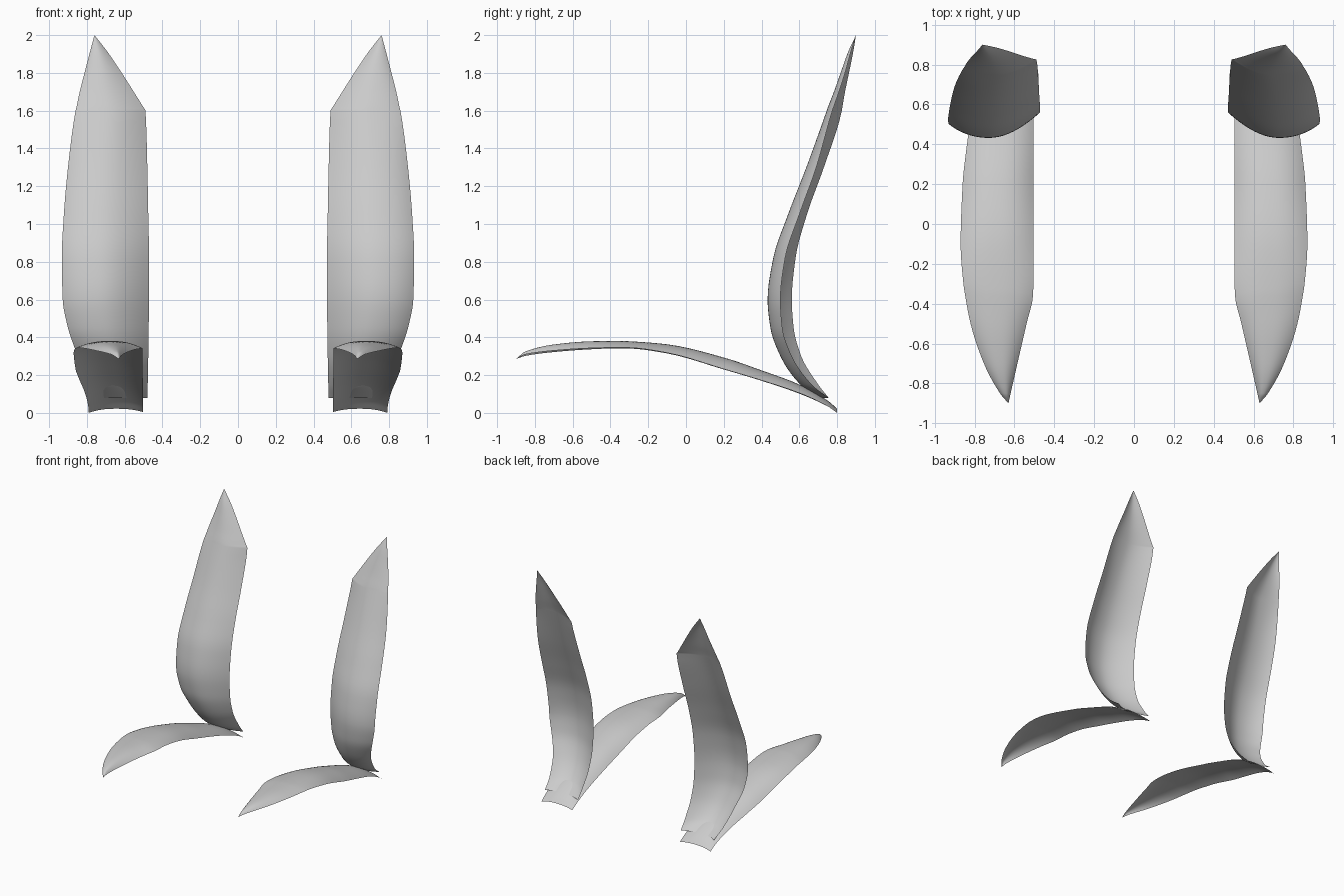
import bpy

if "Cube" in bpy.data.objects:
    bpy.data.objects.remove(bpy.data.objects["Cube"])


def smooth_interp(rows, t):
    """Monotone cubic interpolation of table rows; first column is the parameter."""
    n = len(rows)
    k = next((i for i in range(n - 1) if t <= rows[i + 1][0]), n - 2)

    def slope(i, c):
        return (rows[i + 1][c] - rows[i][c]) / (rows[i + 1][0] - rows[i][0])

    def tangent(i, c):
        if i == 0:
            return slope(0, c)
        if i == n - 1:
            return slope(n - 2, c)
        a, b = slope(i - 1, c), slope(i, c)
        return 0 if a * b <= 0 else 2 * a * b / (a + b)

    h = rows[k + 1][0] - rows[k][0]
    s = min(1, max(0, (t - rows[k][0]) / h))
    out = []
    for c in range(1, len(rows[0])):
        p, q = rows[k][c], rows[k + 1][c]
        m, r = tangent(k, c) * h, tangent(k + 1, c) * h
        out.append(p * (2*s**3 - 3*s**2 + 1) + m * (s**3 - 2*s**2 + s)
                   + q * (3*s**2 - 2*s**3) + r * (s**3 - s**2))
    return out


def blade(name, rows, place, power, skew, flip, steps=5, cols=20):
    """Thin curved shell lofted from rows: t, x inner, x outer, h inner, h middle, h outer."""
    ts = [a[0] + (b[0] - a[0]) * i / steps for a, b in zip(rows, rows[1:]) for i in range(steps)]
    ts.append(rows[-1][0])
    verts, faces = [], []
    for t in ts:
        xi, xo, hi, hm, ho = smooth_interp(rows, t)
        for j in range(cols + 1):
            s = 2 * j / cols - 1
            x = (xi + xo) / 2 + (xo - xi) * (s / 2 + skew * (1 - s * s))
            edge = hi if s < 0 else ho
            w = abs(s) ** power
            verts.append(place(x, t, hm * (1 - w) + edge * w))
    w = cols + 1
    for i in range(len(ts) - 1):
        for j in range(cols):
            f = (i*w + j, i*w + j + 1, (i+1)*w + j + 1, (i+1)*w + j)
            faces.append(f[::-1] if flip else f)
    me = bpy.data.meshes.new(name)
    me.from_pydata(verts, [], faces)
    me.polygons.foreach_set("use_smooth", [True] * len(faces))
    ob = bpy.data.objects.new(name, me)
    bpy.context.collection.objects.link(ob)
    ob.modifiers.new("mirror", 'MIRROR').use_mirror_merge = False
    return ob


# Low blades: arched shells running front to back (t = y, h = z)
blade("low_blade", [
    (-0.90, .630, .630, .285, .285, .285),
    (-0.85, .619, .672, .302, .325, .310),
    (-0.70, .585, .753, .322, .362, .330),
    (-0.50, .539, .820, .337, .379, .343),
    (-0.36, .507, .847, .342, .381, .346),
    (-0.30, .505, .856, .341, .379, .345),
    (-0.10, .505, .870, .315, .363, .318),
    (0.20, .505, .860, .230, .293, .232),
    (0.40, .504, .838, .170, .225, .172),
    (0.60, .503, .810, .102, .150, .105),
    (0.75, .502, .793, .035, .065, .035),
    (0.80, .502, .790, .004, .022, .000),
], lambda x, t, h: (x, t, h), 2.4, 0.0, False)

# Upright blades: tall shells bulging forward and leaning back (t = z, h = y)
blade("upright_blade", [
    (0.08, .480, .790, .755, .715, .755),
    (0.15, .478, .810, .700, .605, .665),
    (0.30, .475, .850, .610, .500, .560),
    (0.45, .473, .900, .570, .447, .510),
    (0.60, .471, .928, .560, .432, .500),
    (0.82, .471, .933, .580, .462, .525),
    (1.05, .475, .922, .640, .540, .600),
    (1.30, .480, .900, .730, .637, .690),
    (1.60, .490, .860, .825, .745, .775),
    (1.62, .502, .855, .828, .752, .782),
    (1.70, .552, .838, .842, .783, .810),
    (1.81, .622, .810, .865, .822, .845),
    (1.91, .690, .784, .885, .858, .872),
    (2.00, .760, .760, .900, .900, .900),
], lambda x, t, h: (x, h, t), 2.0, 0.06, False)
